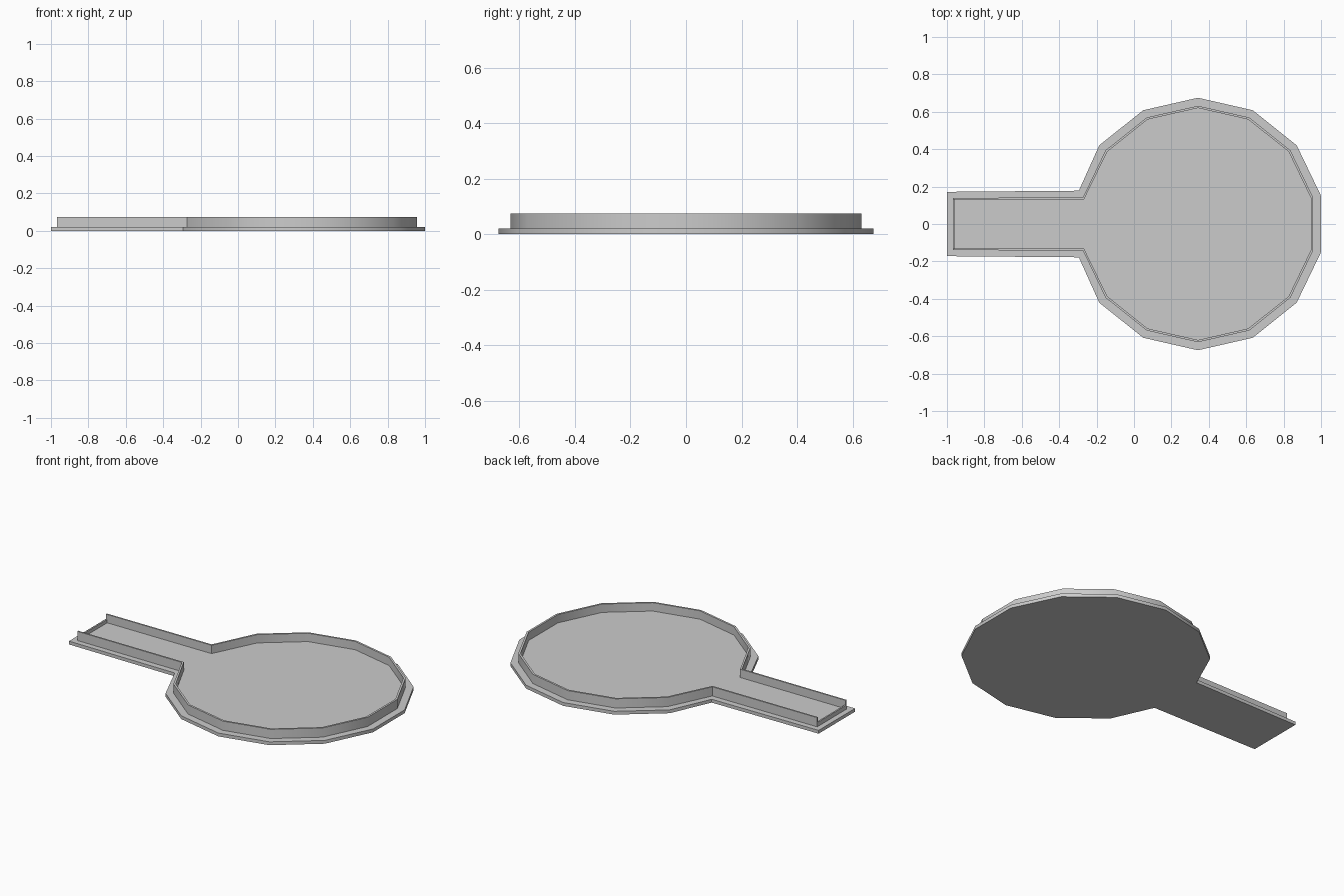
import bpy, bmesh, math

if "Cube" in bpy.data.objects:
    bpy.data.objects.remove(bpy.data.objects["Cube"])

CX, R = 0.342, 0.675      # head centre and radius (14-sided)
INNER = 0.055             # inset of the inner wall face
END_TOP = 0.045           # height of the lowered end wall


def ring(off, z):
    """Closed paddle outline, inset by off, at height z."""
    half = lambda o: 0.172 - 0.75 * o
    r, xe = R - off, -1 + 0.75 * off
    side = []
    for k in range(6):
        a = math.pi / 14 + k * math.pi / 7
        side.append((CX + r * math.cos(a), r * math.sin(a), z))
    side.append((-0.295 + 0.5 * off, 0.178 - 0.85 * off, z))   # neck
    side.append((xe, half(off), z))                            # handle corner
    side.append((xe, half(INNER), z))                          # notch top
    side.append((xe, half(INNER), min(z, END_TOP)))            # notch bottom
    return side + [(x, -y, h) for x, y, h in reversed(side)]


# Tray: base lip, raised thin wall, sunken floor, low wall at the handle end
bm = bmesh.new()
profile = [(0, 0), (0, 0.02), (0.043, 0.02), (0.043, 0.075),
           (INNER, 0.075), (INNER, 0.025)]
rings = [[bm.verts.new(p) for p in ring(o, z)] for o, z in profile]
n = len(rings[0])
for lo, hi in zip(rings, rings[1:]):
    for i in range(n):
        j = (i + 1) % n
        bm.faces.new((lo[i], lo[j], hi[j], hi[i]))
bm.faces.new(rings[0][::-1])
bm.faces.new(rings[-1])
bmesh.ops.remove_doubles(bm, verts=bm.verts, dist=0.0005)
bmesh.ops.recalc_face_normals(bm, faces=bm.faces)

mesh = bpy.data.meshes.new("paddle_tray")
bm.to_mesh(mesh)
bm.free()
tray = bpy.data.objects.new("paddle_tray", mesh)
bpy.context.collection.objects.link(tray)
bpy.context.view_layer.objects.active = tray
tray.select_set(True)
bpy.ops.object.shade_smooth_by_angle(angle=math.radians(35))
